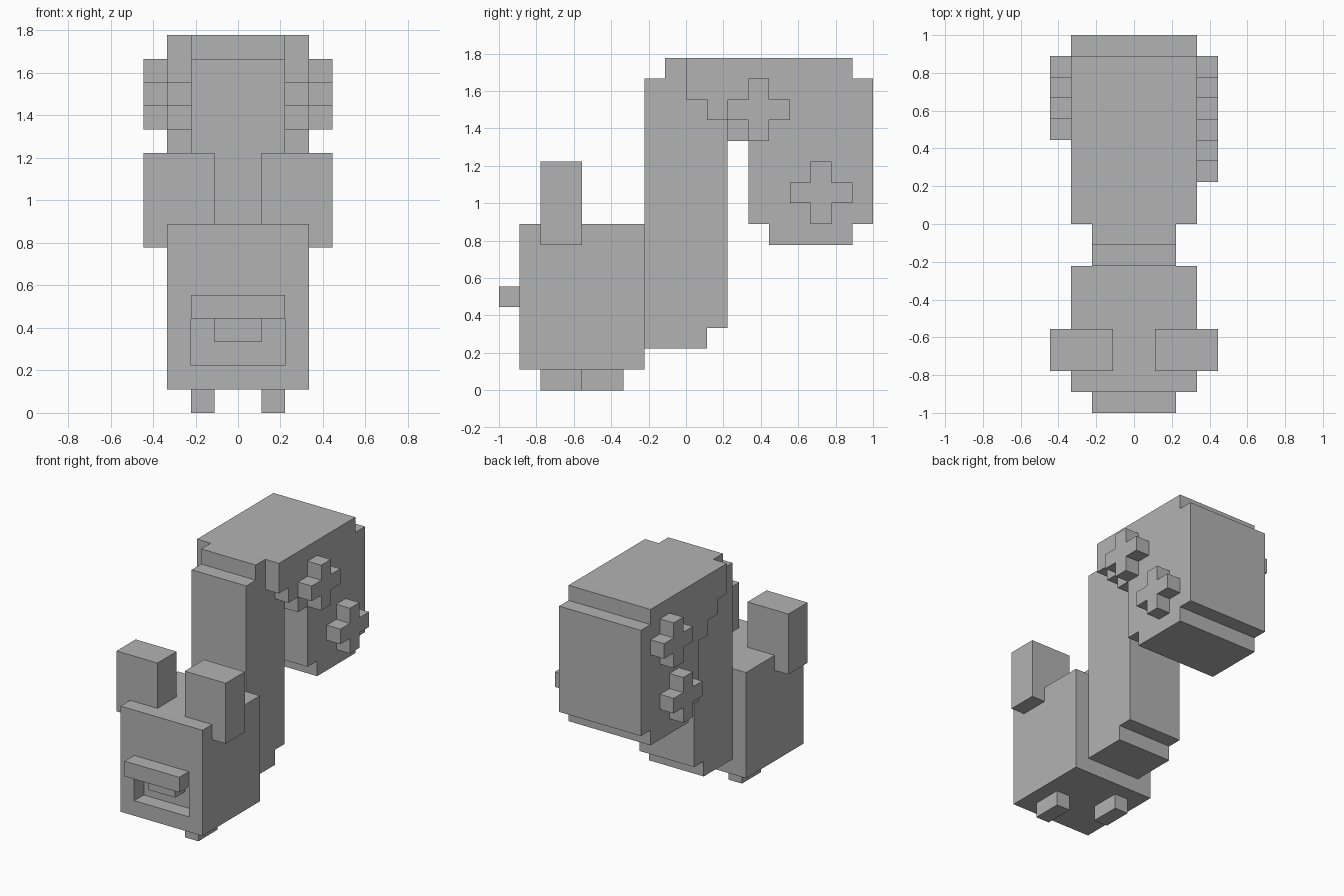
import bpy
import bmesh
from mathutils import Vector

U = 1 / 9  # one block of the design grid

default = bpy.data.objects.get("Cube")
if default:
    bpy.data.objects.remove(default, do_unlink=True)

GREY = (0.45, 0.45, 0.45, 1)
grey = bpy.data.materials.new("plain grey")
grey.use_nodes = True
grey.diffuse_color = GREY
grey.node_tree.nodes["Principled BSDF"].inputs["Base Color"].default_value = GREY


def prism(name, outline, x0, x1):
    """Extrude a side outline of (y, z) block corners from x0 to x1."""
    bm = bmesh.new()
    face = bm.faces.new([bm.verts.new((x0 * U, y * U, z * U)) for y, z in outline])
    ext = bmesh.ops.extrude_face_region(bm, geom=[face], use_keep_orig=True)
    moved = [g for g in ext["geom"] if isinstance(g, bmesh.types.BMVert)]
    bmesh.ops.translate(bm, verts=moved, vec=Vector(((x1 - x0) * U, 0, 0)))
    bmesh.ops.recalc_face_normals(bm, faces=bm.faces)
    mesh = bpy.data.meshes.new(name)
    bm.to_mesh(mesh)
    bm.free()
    mesh.materials.append(grey)
    obj = bpy.data.objects.new(name, mesh)
    bpy.context.collection.objects.link(obj)
    return obj


def box(name, x, y, z):
    return prism(name, [(y[0], z[0]), (y[1], z[0]), (y[1], z[1]), (y[0], z[1])], *x)


def cross(name, x, y, z):
    """Plus-shaped knob three blocks wide, with its corner at y, z."""
    outline = [(1, 0), (2, 0), (2, 1), (3, 1), (3, 2), (2, 2),
               (2, 3), (1, 3), (1, 2), (0, 2), (0, 1), (1, 1)]
    return prism(name, [(y + a, z + b) for a, b in outline], *x)


# Head with an open mouth cut into the front
head = box("head", (-3, 3), (-8, -2), (1, 8))
cutter = box("mouth_cutter", (-2, 2), (-9, -7), (2, 4))
cutter.hide_render = True
cut = head.modifiers.new("mouth", "BOOLEAN")
cut.operation = "DIFFERENCE"
cut.solver = "EXACT"
cut.object = cutter
bpy.context.view_layer.update()
carved = bpy.data.meshes.new_from_object(
    head.evaluated_get(bpy.context.evaluated_depsgraph_get()))
head.modifiers.clear()
head.data = carved
bpy.data.objects.remove(cutter, do_unlink=True)

# Snout ledge and teeth
box("snout", (-2, 2), (-9, -8), (4, 5))
box("teeth", (-1, 1), (-8, -7), (3, 4))

# Ears
for side, s in (("left", 1), ("right", -1)):
    box(side + "_ear", sorted((s, 4 * s)), (-7, -5), (7, 11))

# Feet in mid stride
box("left_foot", (1, 2), (-7, -5), (0, 1))
box("right_foot", (-2, -1), (-5, -3), (0, 1))

# Upright tail stem
prism("tail_stem", [(-2, 2), (1, 2), (1, 3), (2, 3), (2, 15), (0, 15),
                    (0, 16), (-1, 16), (-1, 15), (-2, 15)], -2, 2)

# Wide curled tail end
prism("tail_curl", [(0, 16), (0, 14), (1, 14), (1, 13), (2, 13), (2, 12),
                    (3, 12), (3, 8), (4, 8), (4, 7), (8, 7), (8, 8),
                    (9, 8), (9, 15), (8, 15), (8, 16)], -3, 3)

# Cross-shaped knobs on the tail sides
cross("left_upper_knob", (3, 4), 2, 12)
cross("left_lower_knob", (3, 4), 5, 8)
cross("right_upper_knob", (-4, -3), 5, 12)
cross("right_lower_knob", (-4, -3), 4, 8)
